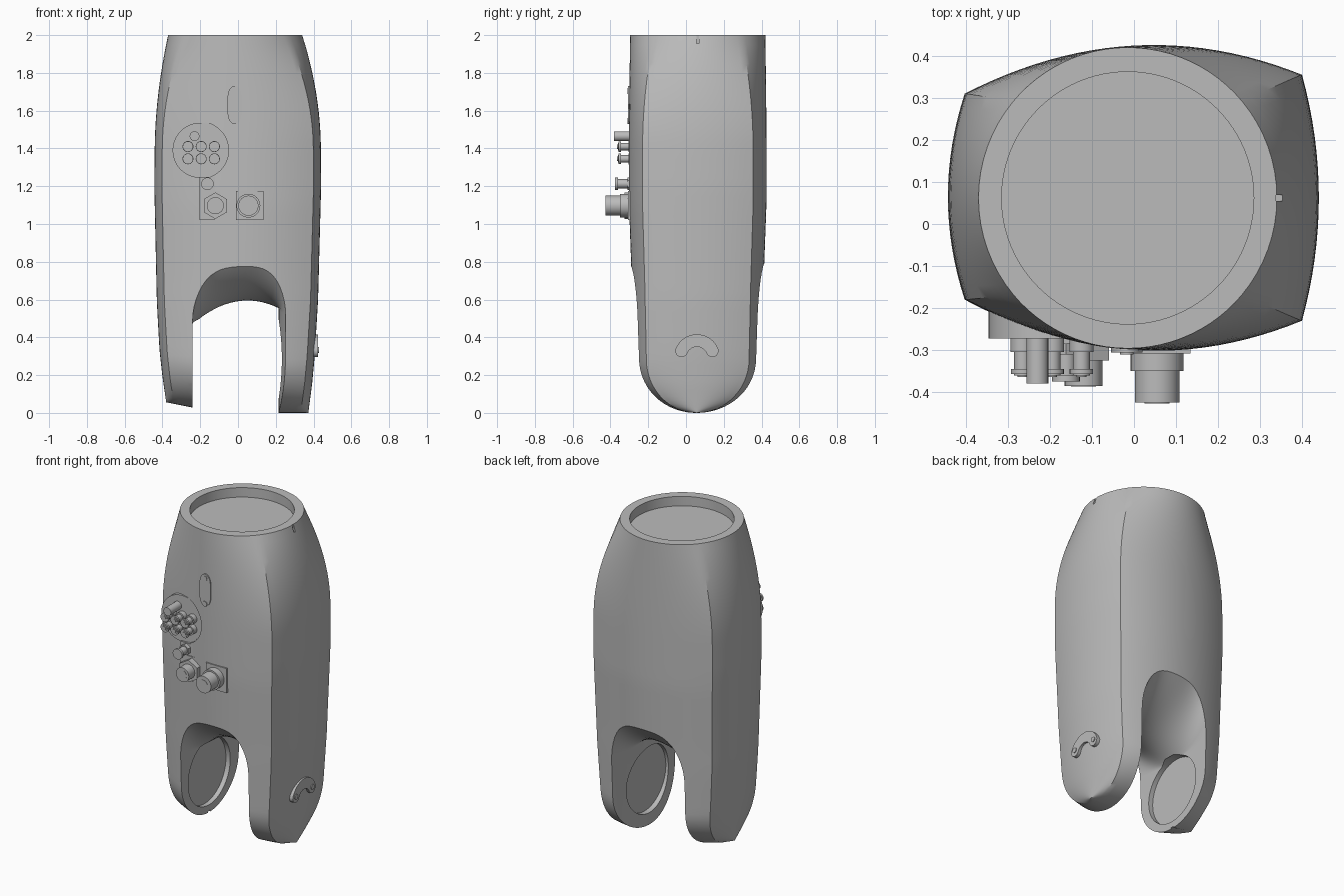
import bpy, bmesh, math
from mathutils import Matrix, Vector

cube = bpy.data.objects.get("Cube")
if cube:
    bpy.data.objects.remove(cube, do_unlink=True)

grey = bpy.data.materials.new("plain grey")
grey.use_nodes = True
grey.diffuse_color = (0.5, 0.5, 0.5, 1)
grey.node_tree.nodes["Principled BSDF"].inputs["Base Color"].default_value = (0.5, 0.5, 0.5, 1)

CY = 0.055       # middle of the body in y
PIVOT = 0.285    # height and radius of the rounded leg ends


def finish(name, bm):
    bmesh.ops.recalc_face_normals(bm, faces=bm.faces)
    me = bpy.data.meshes.new(name)
    bm.to_mesh(me)
    bm.free()
    me.materials.append(grey)
    ob = bpy.data.objects.new(name, me)
    bpy.context.collection.objects.link(ob)
    return ob


def smooth(ob, angle=30):
    bpy.ops.object.select_all(action='DESELECT')
    ob.select_set(True)
    bpy.context.view_layer.objects.active = ob
    bpy.ops.object.shade_smooth_by_angle(angle=math.radians(angle))


def loft(name, rings):
    bm = bmesh.new()
    vs = [[bm.verts.new(p) for p in ring] for ring in rings]
    n = len(vs[0])
    for a, b in zip(vs, vs[1:]):
        for i in range(n):
            j = (i + 1) % n
            bm.faces.new((a[i], a[j], b[j], b[i]))
    bm.faces.new(vs[0][::-1])
    bm.faces.new(vs[-1])
    return finish(name, bm)


def rod(name, start, end, r, sides=32):
    a, b = Vector(start), Vector(end)
    bm = bmesh.new()
    rot = (b - a).to_track_quat('Z', 'Y').to_matrix().to_4x4()
    bmesh.ops.create_cone(bm, cap_ends=True, segments=sides, radius1=r, radius2=r,
                          depth=(b - a).length, matrix=Matrix.Translation((a + b) / 2) @ rot)
    return finish(name, bm)


def box(name, lo, hi):
    lo, hi = Vector(lo), Vector(hi)
    bm = bmesh.new()
    bmesh.ops.create_cube(bm, size=1, matrix=Matrix.Translation((lo + hi) / 2)
                          @ Matrix.Diagonal((*(hi - lo), 1)))
    return finish(name, bm)


def cut(ob, cutter):
    cutter.hide_render = True
    mod = ob.modifiers.new("cut", 'BOOLEAN')
    mod.operation, mod.solver, mod.object = 'DIFFERENCE', 'EXACT', cutter
    bpy.context.view_layer.objects.active = ob
    bpy.ops.object.modifier_apply(modifier=mod.name)
    bpy.data.objects.remove(cutter, do_unlink=True)


def interp(table, v):
    for (a, p), (b, q) in zip(table, table[1:]):
        if v <= b:
            return p + (q - p) * max(0, (v - a) / (b - a))
    return table[-1][1]


RIGHT = [(0, .372), (.15, .392), (.3, .406), (.6, .424), (1.2, .44), (2, .435)]
LEFT = [(0, .38), (.15, .40), (.3, .415), (.6, .43), (1.2, .443), (2, .435)]
DEPTH = [(0, .93), (.3, .93), (.7, .96), (1.1, 1), (2, 1)]


def section(z, f):
    """Four bowed sides that turn into a circle towards the top."""
    xr, xl, s = interp(RIGHT, z), interp(LEFT, z), interp(DEPTH, z) * f
    w = max(0, (z - 1.4) / 0.6) ** 2
    c = [(-xl + .04, -.18), (xr - .04, -.23), (xr - .04, .355), (-xl + .04, .31)]
    bow = [(0, -.095), (.04, 0), (0, .092), (-.04, 0)]
    start = [220, 320, 400, 500]
    span = [100, 80, 100, 80]
    ring = []
    for k in range(4):
        (ax, ay), (bx, by) = c[k], c[(k + 1) % 4]
        n = 24 if k % 2 == 0 else 16
        for i in range(n):
            t = i / n
            h = 4 * t * (1 - t)
            x = ax + (bx - ax) * t + bow[k][0] * h
            y = CY + (ay + (by - ay) * t + bow[k][1] * h - CY) * s
            a = math.radians(start[k] + span[k] * t)
            x += (-.015 + .355 * math.cos(a) - x) * w
            y += (.062 + .358 * math.sin(a) - y) * w
            lift = max(0, -x - .1) * .2 * max(0, 1 - z / .5)
            ring.append((x, y, z + lift))
    return ring


# Main housing with rounded leg ends
levels = []
for i in range(15):
    a = .04 + (math.pi / 2 - .04) * i / 14
    levels.append((PIVOT * (1 - math.cos(a)), math.sin(a)))
levels += [(PIVOT + (2 - PIVOT) * i / 34, 1) for i in range(1, 35)]
body = loft("housing", [section(z, f) for z, f in levels])


# Arched fork opening, lowest in the middle of its ceiling
def arch(y):
    t = ((y - CY) / .34) ** 2
    x0, x1 = -.24, .215 + .045 * t
    pts = [(x0, y, -.1)]
    for i in range(25):
        x = x0 + (x1 - x0) * (1 - math.cos(math.pi * i / 24)) / 2
        u = 2 * i and 2 * (x - x0) / (x1 - x0) - 1 or -1
        low = .595 - .125 * ((x - .05) / .29) ** 2
        high = .5 + .27 * math.sqrt(max(0, 1 - u ** 4))
        pts.append((x, y, low + (high - low) * t))
    return pts + [(x1, y, -.1)]


cut(body, loft("fork_cutter", [arch(-.36 + .84 * i / 28) for i in range(29)]))

# Round seats in the inner faces of the legs
for x0, x1 in ((-.27, -.215), (.19, .25)):
    cut(body, rod("seat_cutter", (x0, CY, PIVOT), (x1, CY, PIVOT), .21, 64))

# Top socket, alignment notch and connector pocket
cut(body, rod("socket_cutter", (-.015, .062, 1.94), (-.015, .062, 2.1), .3, 96))
cut(body, box("notch_cutter", (.338, .055, 1.955), (.45, .069, 2.05)))
cut(body, rod("pocket_cutter", (-.2, -.268, 1.39), (-.2, -.5, 1.39), .15, 64))
smooth(body)


def fitting(name, x, z, *steps):
    """Stack of coaxial cylinders: (radius, front y, sides)."""
    for i, (r, y, sides) in enumerate(steps):
        ob = rod(f"{name}_{i + 1}", (x, -.2, z), (x, y, z), r, sides)
        smooth(ob)


# Connector panel with its small sockets
fitting("connector_panel", -.2, 1.39, (.146, -.273, 64))
for row, z in enumerate((1.41, 1.345)):
    for col, x in enumerate((-.265, -.195, -.125)):
        fitting(f"socket_{row}_{col}", x, z, (.02, -.36, 24), (.029, -.305, 24))
        fitting(f"socket_flange_{row}_{col}", x, z, (.012, -.364, 16))
        smooth(rod("socket_collar", (x, -.345, z), (x, -.357, z), .028, 24))
fitting("air_port", -.23, 1.465, (.026, -.38, 24))

# Lower fittings on their plates
box("small_plate", (-.205, -.2, 1.175), (-.11, -.284, 1.25))
fitting("small_port", -.162, 1.213, (.024, -.372, 24), (.034, -.31, 6))
smooth(rod("small_port_collar", (-.162, -.36, 1.213), (-.162, -.375, 1.213), .033, 24))
box("hex_plate", (-.205, -.2, 1.02), (-.06, -.289, 1.175))
fitting("hex_port", -.12, 1.097, (.045, -.385, 32), (.07, -.325, 6))
box("round_plate", (-.01, -.2, 1.02), (.135, -.308, 1.175))
fitting("round_port", .055, 1.097, (.053, -.425, 40), (.063, -.35, 40))
for x, y in ((-.12, -.387), (.055, -.427)):
    smooth(rod("port_core", (x, -.3, 1.097), (x, y, 1.097), .03, 24))


def plate(name, outline, axis, a, b):
    place = (lambda p, d: (p[0], d, p[1])) if axis == 'y' else (lambda p, d: (d, p[0], p[1]))
    ob = loft(name, [[place(p, d) for p in outline] for d in (a, b)])
    smooth(ob)


# Oval cover with two screws
oval = []
for i in range(32):
    a = math.tau * (i + .5) / 32
    oval.append((-.017 + .038 * math.cos(a), 1.63 + .062 * math.sin(a) + math.copysign(.04, math.sin(a))))
plate("oval_cover", oval, 'y', -.25, -.306)
for z in (1.545, 1.705):
    fitting("cover_screw", -.017, z, (.016, -.311, 20))

# Curved bracket on the outside of the leg
band, mid, half = [], .088, .033
for i in range(17):
    a = math.radians(22 + 136 * i / 16)
    band.append((.058 + (mid + half) * math.cos(a), .295 + (mid + half) * math.sin(a)))
for side, a0 in ((1, 158), (0, 22)):
    ca = math.radians(a0)
    ex, ez = .058 + mid * math.cos(ca), .295 + mid * math.sin(ca)
    for i in range(1, 8):
        a = ca + math.pi * i / 8 + (0 if side else math.pi)
        band.append((ex + half * math.cos(a), ez + half * math.sin(a)))
    if side:
        for i in range(17):
            a = math.radians(158 - 136 * i / 16)
            band.append((.058 + (mid - half) * math.cos(a), .295 + (mid - half) * math.sin(a)))
plate("bracket", band, 'x', .38, .423)
for y in (-.024, .14):
    smooth(rod("bracket_screw", (.4, y, .333), (.428, y, .333), .016, 20))
